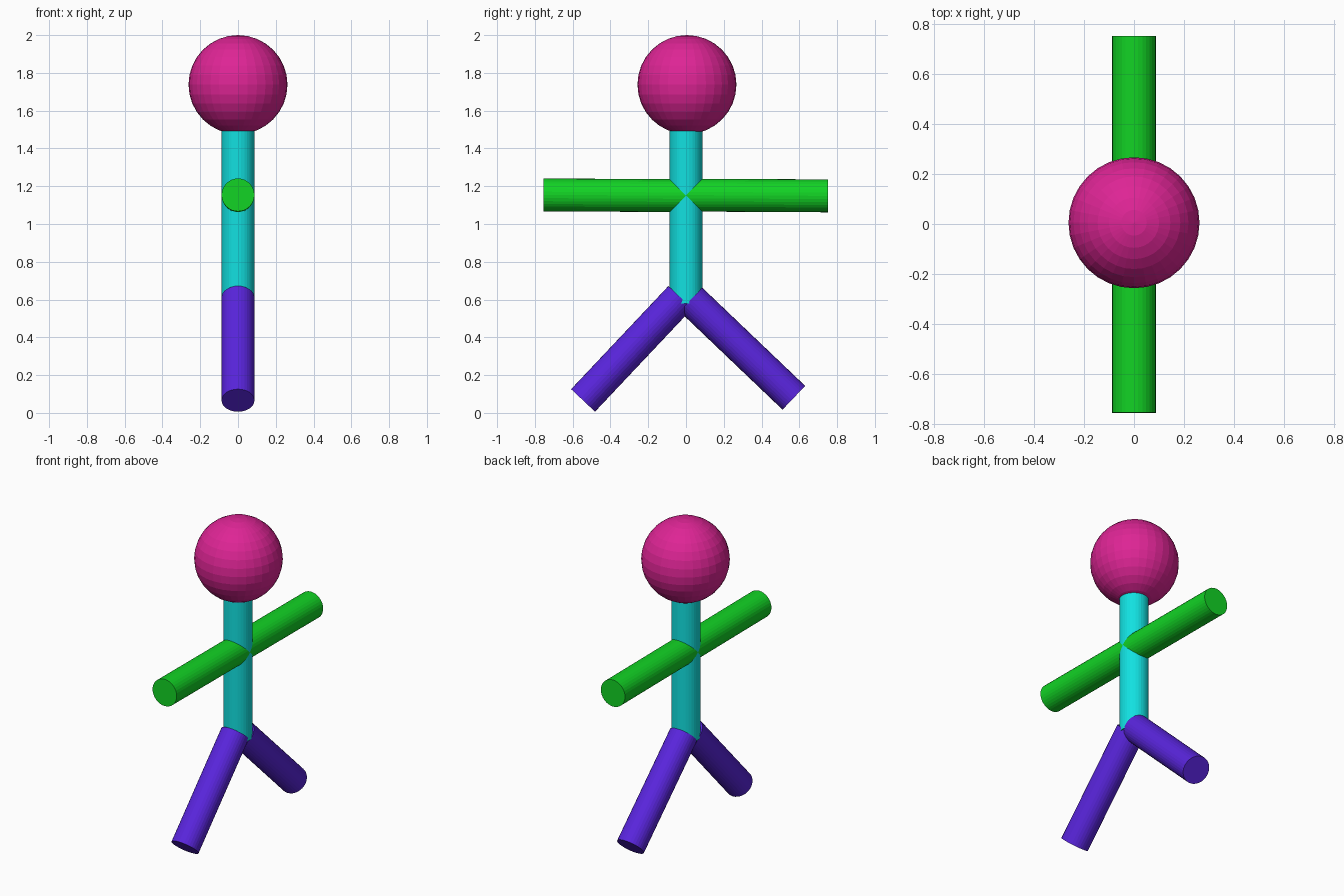
import bpy
from mathutils import Vector

cube = bpy.data.objects.get("Cube")
if cube:
    bpy.data.objects.remove(cube, do_unlink=True)

RADIUS = 0.087


def make_material(name, rgb):
    mat = bpy.data.materials.new(name)
    mat.use_nodes = True
    mat.diffuse_color = (*rgb, 1)
    bsdf = next(n for n in mat.node_tree.nodes if n.type == 'BSDF_PRINCIPLED')
    bsdf.inputs["Base Color"].default_value = (*rgb, 1)
    return mat


def finish(name, mat):
    obj = bpy.context.object
    obj.name = name
    obj.data.materials.append(mat)
    return obj


def limb(name, start, end, mat):
    """Capped cylinder between two (y, z) points in the x = 0 plane."""
    a, b = Vector((0, *start)), Vector((0, *end))
    axis = b - a
    bpy.ops.mesh.primitive_cylinder_add(vertices=32, radius=RADIUS,
                                        depth=axis.length, location=(a + b) / 2)
    obj = finish(name, mat)
    obj.rotation_euler = axis.to_track_quat('Z', 'Y').to_euler()
    return obj


magenta = make_material("magenta", (0.73, 0.018, 0.30))
cyan = make_material("cyan", (0.006, 0.75, 0.75))
green = make_material("green", (0.006, 0.65, 0.018))
purple = make_material("purple", (0.10, 0.018, 0.72))

# Head
bpy.ops.mesh.primitive_uv_sphere_add(segments=32, ring_count=16, radius=0.262,
                                     location=(0, 0.005, 1.738))
finish("head", magenta)

# Body
limb("torso", (0, 0.58), (0, 1.53), cyan)

# Arms
limb("front_arm", (0, 1.15), (-0.755, 1.154), green)
limb("back_arm", (0, 1.153), (0.752, 1.149), green)

# Legs
limb("front_leg", (-0.03, 0.612), (-0.545, 0.066), purple)
limb("back_leg", (0.026, 0.6), (0.571, 0.08), purple)
